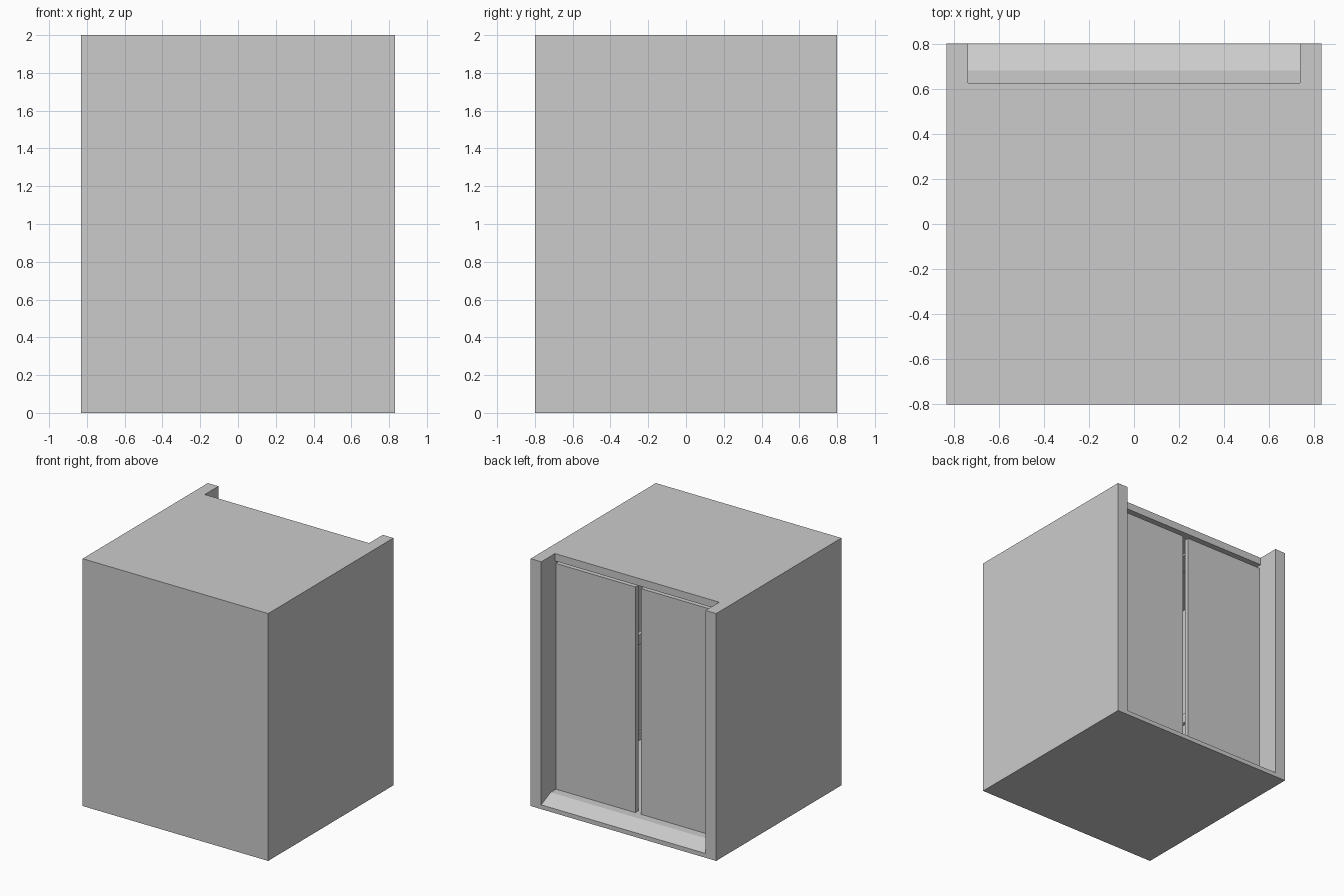
import bpy, bmesh
from mathutils import Vector

if "Cube" in bpy.data.objects:
    bpy.data.objects.remove(bpy.data.objects["Cube"])

W, D, H = 0.83, 0.80, 2.0      # outer half width, half depth, height
IN = 0.735                     # inner half width
FRONT = -0.705                 # inner face of the closed wall
FLOOR, CEIL = 0.09, 1.94


def prism(name, pts, axis, lo, hi):
    """Extrude a closed 2D profile along x ('X') or z ('Z')."""
    bm = bmesh.new()
    def place(p, t):
        return Vector((t, p[0], p[1])) if axis == 'X' else Vector((p[0], p[1], t))
    face = bm.faces.new([bm.verts.new(place(p, lo)) for p in pts])
    new = bmesh.ops.extrude_face_region(bm, geom=[face])['geom']
    offset = place((0, 0), hi - lo)
    bmesh.ops.translate(bm, vec=offset, verts=[v for v in new if isinstance(v, bmesh.types.BMVert)])
    bmesh.ops.recalc_face_normals(bm, faces=bm.faces[:])
    mesh = bpy.data.meshes.new(name)
    bm.to_mesh(mesh)
    bm.free()
    ob = bpy.data.objects.new(name, mesh)
    bpy.context.collection.objects.link(ob)
    return ob


def box(name, x0, x1, y0, y1, z0, z1):
    return prism(name, [(x0, y0), (x1, y0), (x1, y1), (x0, y1)], 'Z', z0, z1)


def mirrored(ob):
    ob.modifiers.new("mirror", 'MIRROR').use_mirror_merge = False
    return ob


# U-shaped cabin walls: closed front, open at the back
prism("cabin_walls", [(-W, -D), (W, -D), (W, D), (IN, D), (IN, FRONT),
                      (-IN, FRONT), (-IN, D), (-W, D)], 'Z', 0, H)

# floor with a sloped entrance sill
prism("floor_and_sill", [(FRONT, 0), (D, 0), (D, 0.035), (0.68, FLOOR), (FRONT, FLOOR)],
      'X', -IN, IN)

# roof stops short of the entrance
box("roof", -IN, IN, FRONT, 0.625, CEIL, H)

# pair of sliding doors, slightly apart
mirrored(box("sliding_door", 0.025, IN, 0.572, 0.612, FLOOR, 1.915))

# handrails and skirting on the three inner walls
mirrored(box("side_handrail", IN - 0.06, IN - 0.03, -0.60, 0.45, 0.90, 0.98))
box("front_handrail", -0.62, 0.62, FRONT + 0.03, FRONT + 0.06, 0.90, 0.98)
for i, y in enumerate((-0.5, 0.35)):
    mirrored(box(f"side_rail_bracket_{i}", IN - 0.04, IN, y - 0.02, y + 0.02, 0.92, 0.96))
mirrored(box("front_rail_bracket", 0.48, 0.52, FRONT, FRONT + 0.04, 0.92, 0.96))
mirrored(box("side_skirting", IN - 0.015, IN, FRONT, 0.57, FLOOR, FLOOR + 0.06))
box("front_skirting", -IN, IN, FRONT, FRONT + 0.015, FLOOR, FLOOR + 0.06)

# ceiling lamps
for i, y in enumerate((-0.40, 0.30)):
    mirrored(box(f"ceiling_lamp_{i}", 0.18, 0.48, y - 0.12, y + 0.12, CEIL - 0.015, CEIL))
